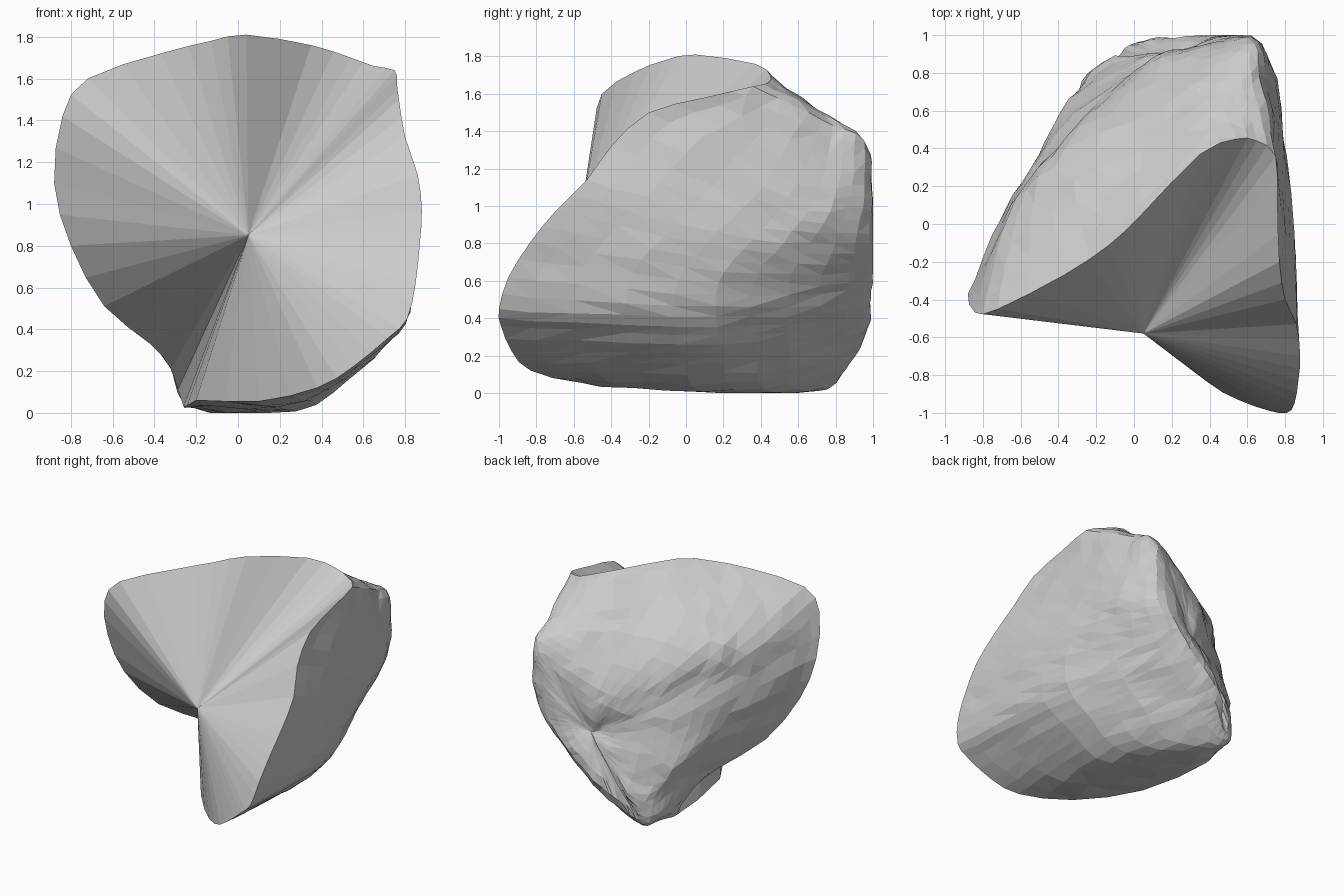
import bpy, bmesh
from mathutils import Vector, noise

if "Cube" in bpy.data.objects:
    bpy.data.objects.remove(bpy.data.objects["Cube"])

# Open front edge of the broken rock, clockwise from the top
RIM = [(.04, .05, 1.81), (.35, .37, 1.76), (.54, .45, 1.70), (.65, .44, 1.66), (.75, .36, 1.64),
       (.76, .10, 1.58), (.77, -.20, 1.50), (.80, -.40, 1.32), (.86, -.53, 1.14), (.88, -.70, .97),
       (.87, -.83, .81), (.85, -.95, .62), (.81, -1.0, .45), (.72, -.99, .36), (.55, -.93, .22),
       (.38, -.83, .12), (.10, -.56, .055), (-.20, -.14, .06), (-.26, .48, .03), (-.32, .36, .21),
       (-.42, .20, .33), (-.64, -.08, .51), (-.80, -.28, .80), (-.88, -.37, 1.10), (-.84, -.47, 1.42),
       (-.72, -.45, 1.60), (-.37, -.27, 1.72), (-.13, -.11, 1.78)]
# Middle girth of the shell
MID = [(.05, .48, 1.48), (.42, .74, 1.47), (.67, .72, 1.46), (.77, .60, 1.12), (.80, .42, .88),
       (.80, .20, .65), (.73, .15, .40), (.56, .20, .22), (.28, .25, .01), (-.22, .66, .04),
       (-.33, .56, .36), (-.53, .33, .72), (-.65, .10, 1.18), (-.42, .30, 1.38)]
# Ridge around the back face
BACK = [(.15, .88, 1.06), (.42, .95, 1.20), (.60, .98, 1.28), (.62, .985, 1.08), (.61, .985, .85),
        (.48, .97, .65), (.30, .95, .47), (.10, .93, .30), (-.03, .90, .19), (-.17, .84, .10),
        (-.17, .86, .25), (-.22, .76, .50), (-.19, .67, .86), (-.04, .76, .97)]
POLE = Vector((.20, .90, .72))
APEX = Vector((.05, -.58, .85))
N = 56      # points around
STEPS = 5   # rows between neighbouring rings


def spline(a, b, c, d, t):
    return .5 * (2 * b + (c - a) * t + (2 * a - 5 * b + 4 * c - d) * t * t
                 + (3 * b - a - 3 * c + d) * t ** 3)


def closed(points):
    p = [Vector(q) for q in points]
    m, k = len(p), N // len(points)
    return [spline(p[i - 1], p[i], p[(i + 1) % m], p[(i + 2) % m], j / k)
            for i in range(m) for j in range(k)]


def make_object(name, bm):
    bmesh.ops.triangulate(bm, faces=[f for f in bm.faces if len(f.verts) > 3])
    me = bpy.data.meshes.new(name)
    bm.to_mesh(me)
    bm.free()
    bpy.context.collection.objects.link(bpy.data.objects.new(name, me))


rim = closed(RIM)
rings = [rim, closed(MID), closed(BACK), [POLE] * N]

# Rock shell: rings joined by splines, roughened into chipped facets
bm = bmesh.new()
rows = []
for r in range(3):
    a, b, c, d = (rings[max(0, min(3, r + o))] for o in (-1, 0, 1, 2))
    for s in range(STEPS):
        row = []
        for i in range(N):
            p = spline(a[i], b[i], c[i], d[i], s / STEPS)
            if r or s:
                p = p + noise.noise_vector(p * 5) * .018 + noise.noise_vector(p * 14) * .01
                p.y = min(p.y, 1)
            p.z = max(p.z, 0)
            row.append(bm.verts.new(p))
        rows.append(row)
for lo, hi in zip(rows, rows[1:]):
    for i in range(N):
        j = (i + 1) % N
        bm.faces.new((lo[i], hi[i], hi[j], lo[j]))
tip = bm.verts.new(POLE)
for i in range(N):
    bm.faces.new((rows[-1][i], tip, rows[-1][(i + 1) % N]))

# Broken front: fan of flat triangles meeting at one point, welded to the shell edge
hub = bm.verts.new(APEX)
for i in range(N):
    bm.faces.new((rows[0][i], rows[0][(i + 1) % N], hub))
bmesh.ops.recalc_face_normals(bm, faces=bm.faces)
make_object("rock", bm)
